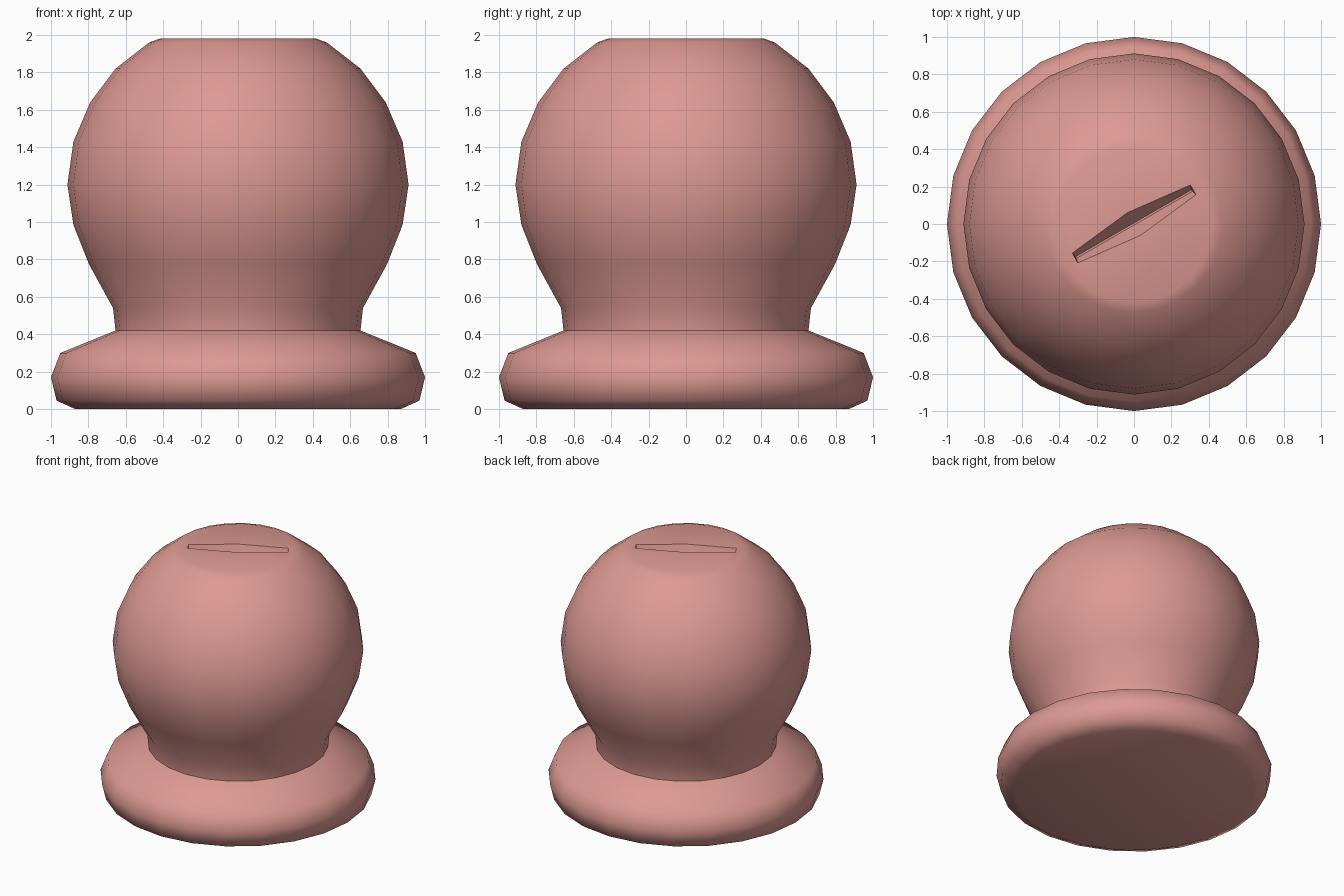
import bpy, bmesh, math
from mathutils import Matrix, Vector

if "Cube" in bpy.data.objects:
    bpy.data.objects.remove(bpy.data.objects["Cube"])

SIDES = 24
pink = bpy.data.materials.new("dusty_pink")
pink.diffuse_color = (0.73, 0.32, 0.29, 1)
pink.use_nodes = True
pink.node_tree.nodes["Principled BSDF"].inputs["Base Color"].default_value = pink.diffuse_color


def make_object(name, bm):
    bmesh.ops.recalc_face_normals(bm, faces=bm.faces)
    mesh = bpy.data.meshes.new(name)
    bm.to_mesh(mesh)
    bm.free()
    mesh.materials.append(pink)
    obj = bpy.data.objects.new(name, mesh)
    bpy.context.collection.objects.link(obj)
    return obj


# Knob: base flange, neck and ball with a flat top, turned from one profile
profile = [(0.87, 0), (0.97, 0.045), (1.0, 0.17), (0.95, 0.30), (0.655, 0.42),
           (0.668, 0.54), (0.797, 0.775), (0.88, 0.985), (0.912, 1.2),
           (0.88, 1.43), (0.79, 1.64), (0.655, 1.82), (0.475, 1.96), (0.42, 1.98)]
bm = bmesh.new()
rings = []
for r, z in profile:
    rings.append([bm.verts.new((r * math.cos(2 * math.pi * i / SIDES),
                                r * math.sin(2 * math.pi * i / SIDES), z))
                  for i in range(SIDES)])
for low, high in zip(rings, rings[1:]):
    for i in range(SIDES):
        j = (i + 1) % SIDES
        bm.faces.new((low[i], low[j], high[j], high[i]))
bm.faces.new(rings[0][::-1])
bm.faces.new(rings[-1])
knob = make_object("knob", bm)

# Cutter for the V-shaped slot, turned 30 degrees; a little wider mid-length
bm = bmesh.new()
turn = Matrix.Rotation(math.radians(30), 4, 'Z')
outline = [(-0.365, 0.03), (0, 0.07), (0.365, 0.03)]
sections = []
for x, w in outline:
    depth = 0.17 if x == 0 else 0.09
    pts = [(x, -w * 1.3, 2.03), (x, -w, 1.98), (x * 0.98, -0.005, 1.98 - depth),
           (x * 0.98, 0.005, 1.98 - depth), (x, w, 1.98), (x, w * 1.3, 2.03)]
    sections.append([bm.verts.new(turn @ Vector(p)) for p in pts])
for a, b in zip(sections, sections[1:]):
    for i in range(6):
        j = (i + 1) % 6
        bm.faces.new((a[i], a[j], b[j], b[i]))
bm.faces.new(sections[0])
bm.faces.new(sections[-1])
bmesh.ops.triangulate(bm, faces=bm.faces)
cutter = make_object("slot_cutter", bm)
cutter.hide_render = True

# Cut the slot, then shade smooth
bpy.context.view_layer.objects.active = knob
knob.select_set(True)
cut = knob.modifiers.new("slot", 'BOOLEAN')
cut.operation = 'DIFFERENCE'
cut.solver = 'EXACT'
cut.object = cutter
bpy.ops.object.modifier_apply(modifier=cut.name)
bpy.data.objects.remove(cutter)
bpy.ops.object.shade_smooth_by_angle(angle=math.radians(65))
